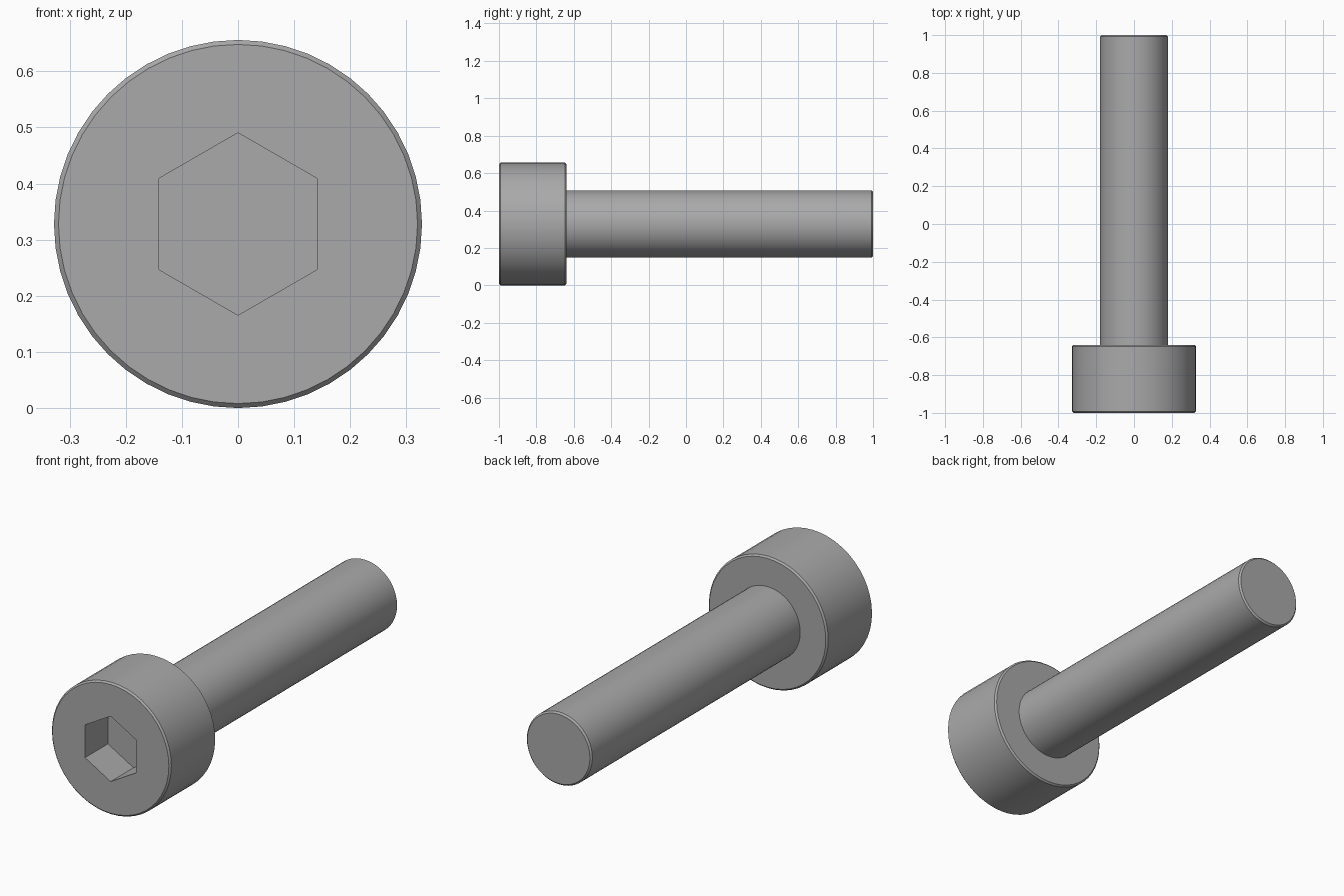
import bpy
import bmesh
import math

if "Cube" in bpy.data.objects:
    bpy.data.objects.remove(bpy.data.objects["Cube"], do_unlink=True)

HEAD_R, SHAFT_R, HEX_R = 0.328, 0.18, 0.1625
HEAD_BACK, SOCKET_DEPTH = -0.64, 0.18
CHAMFER = 0.008
SIDES = 48

steel = bpy.data.materials.new("grey steel")
steel.use_nodes = True
colour = (0.4, 0.4, 0.4, 1)
steel.diffuse_color = colour
steel.node_tree.nodes["Principled BSDF"].inputs["Base Color"].default_value = colour


def turned_part(name, rings, cap_first=False, cap_last=False):
    """Bridge rings of (sides, radius, y) along the y axis."""
    bm = bmesh.new()
    loops = []
    for sides, radius, y in rings:
        verts = []
        for i in range(sides):
            a = 2 * math.pi * i / sides
            verts.append(bm.verts.new((radius * math.sin(a), y, HEAD_R + radius * math.cos(a))))
        loops.append([bm.edges.new((verts[i], verts[(i + 1) % sides])) for i in range(sides)])
    for a, b in zip(loops, loops[1:]):
        bmesh.ops.bridge_loops(bm, edges=a + b)
    for wanted, loop in ((cap_first, loops[0]), (cap_last, loops[-1])):
        if wanted:
            bmesh.ops.contextual_create(bm, geom=loop)
    bmesh.ops.recalc_face_normals(bm, faces=bm.faces)
    mesh = bpy.data.meshes.new(name)
    bm.to_mesh(mesh)
    bm.free()
    mesh.materials.append(steel)
    obj = bpy.data.objects.new(name, mesh)
    bpy.context.collection.objects.link(obj)
    bpy.ops.object.select_all(action='DESELECT')
    obj.select_set(True)
    bpy.context.view_layer.objects.active = obj
    bpy.ops.object.shade_smooth_by_angle(angle=math.radians(30))
    return obj


# Shaft: open where it meets the head, chamfered at the tip
shaft = turned_part("shaft", [
    (SIDES, SHAFT_R, HEAD_BACK),
    (SIDES, SHAFT_R, 1 - CHAMFER),
    (SIDES, SHAFT_R - CHAMFER, 1),
], cap_last=True)

# Head: hexagonal socket floor and walls, front face, rim and back face
head = turned_part("socket_head", [
    (6, HEX_R, -1 + SOCKET_DEPTH),
    (6, HEX_R, -1),
    (SIDES, HEAD_R - CHAMFER, -1),
    (SIDES, HEAD_R, -1 + CHAMFER),
    (SIDES, HEAD_R, HEAD_BACK - CHAMFER),
    (SIDES, HEAD_R - CHAMFER, HEAD_BACK),
    (SIDES, SHAFT_R, HEAD_BACK),
], cap_first=True)

# Open surfaces: make normals face away from the solid
for obj, outward in ((shaft, 1), (head, -1)):
    bm = bmesh.new()
    bm.from_mesh(obj.data)
    bm.faces.ensure_lookup_table()
    if obj is shaft:
        test = max(bm.faces, key=lambda f: f.calc_center_median().y)
    else:
        test = min(bm.faces, key=lambda f: f.calc_center_median().y)
    if test.normal.y * outward < 0:
        bmesh.ops.reverse_faces(bm, faces=bm.faces)
    bm.to_mesh(obj.data)
    bm.free()
